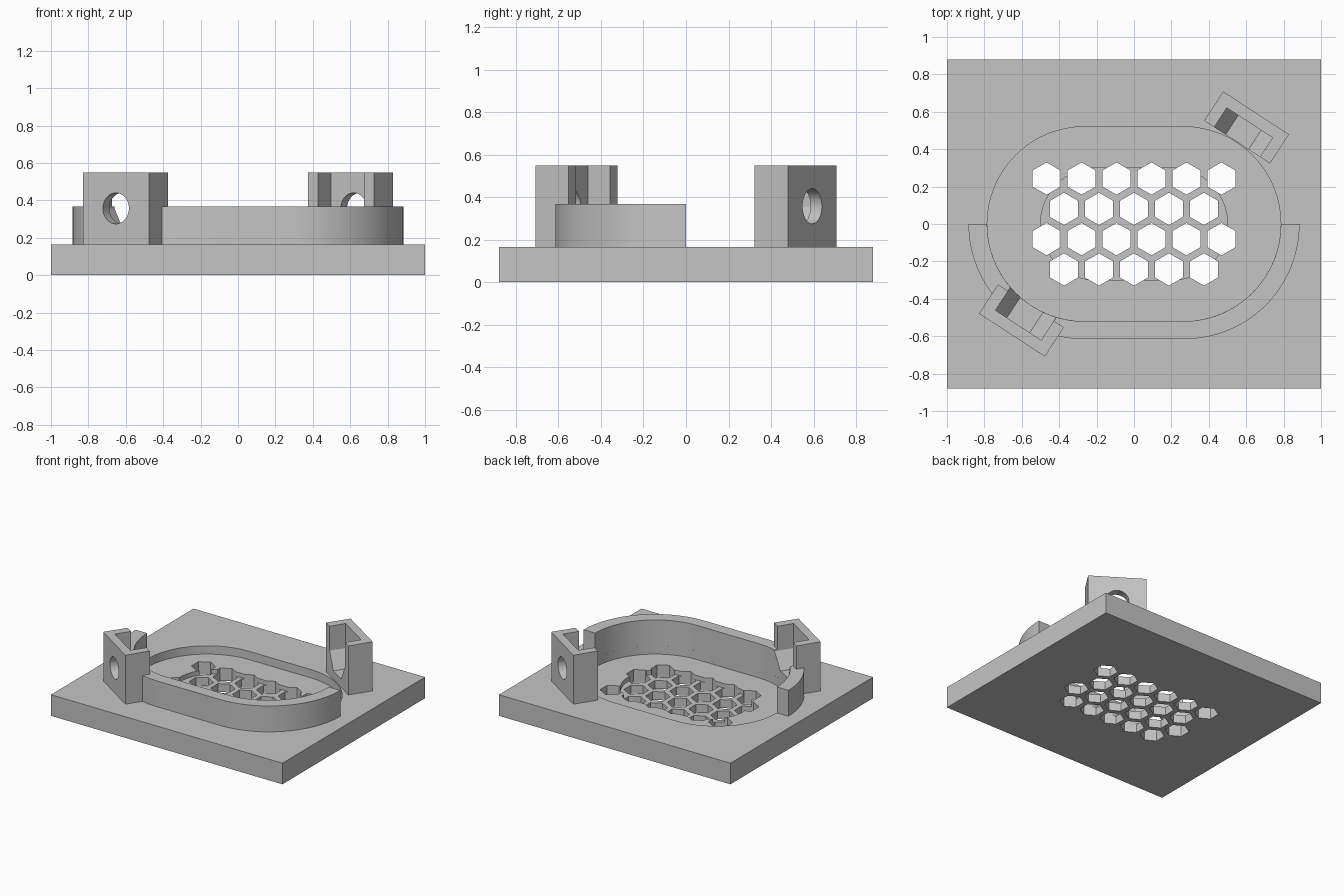
import bpy, bmesh, math
from mathutils import Matrix, Vector

if "Cube" in bpy.data.objects:
    bpy.data.objects.remove(bpy.data.objects["Cube"], do_unlink=True)

grey = bpy.data.materials.new("plain grey")
grey.use_nodes = True
colour = (0.56, 0.56, 0.56, 1)
grey.diffuse_color = colour
grey.node_tree.nodes["Principled BSDF"].inputs["Base Color"].default_value = colour

PLATE_TOP, RING_TOP, POST_TOP = 0.165, 0.367, 0.548
OUTER_FLOOR, INNER_FLOOR = 0.1, 0.065
BOLT_Z = 0.357


def arc(cx, cy, r, a0, a1, n=32):
    """Points along an arc, angles in degrees."""
    angles = [math.radians(a0 + (a1 - a0) * i / n) for i in range(n + 1)]
    return [(cx + r * math.cos(a), cy + r * math.sin(a)) for a in angles]


def stadium(straight, r):
    return arc(straight, 0, r, -90, 90) + arc(-straight, 0, r, 90, 270)


def box(x0, x1, y0, y1):
    return [(x0, y0), (x1, y0), (x1, y1), (x0, y1)]


def prisms(name, outlines, z0, z1, matrix=Matrix()):
    """Extrude flat outlines from z0 to z1 into one object."""
    bm = bmesh.new()
    for outline in outlines:
        face = bm.faces.new([bm.verts.new((x, y, z0)) for x, y in outline])
        top = bmesh.ops.extrude_face_region(bm, geom=[face])["geom"]
        moved = [v for v in top if isinstance(v, bmesh.types.BMVert)]
        bmesh.ops.translate(bm, vec=Vector((0, 0, z1 - z0)), verts=moved)
    bmesh.ops.recalc_face_normals(bm, faces=bm.faces)
    bm.transform(matrix)
    mesh = bpy.data.meshes.new(name)
    bm.to_mesh(mesh)
    bm.free()
    mesh.materials.append(grey)
    obj = bpy.data.objects.new(name, mesh)
    bpy.context.collection.objects.link(obj)
    return obj


def activate(obj):
    bpy.ops.object.select_all(action="DESELECT")
    obj.select_set(True)
    bpy.context.view_layer.objects.active = obj


def cut(obj, cutter):
    cutter.hide_render = True
    mod = obj.modifiers.new("cut", "BOOLEAN")
    mod.operation, mod.solver, mod.object = "DIFFERENCE", "EXACT", cutter
    activate(obj)
    bpy.ops.object.modifier_apply(modifier=mod.name)
    bpy.data.objects.remove(cutter, do_unlink=True)


# Base plate with a stepped recess
base = prisms("base_plate", [box(-1, 1, -0.88, 0.88)], 0, PLATE_TOP)
cut(base, prisms("recess_cutter", [stadium(0.265, 0.52)], OUTER_FLOOR, 0.5))
cut(base, prisms("inner_recess_cutter", [stadium(0.2, 0.3)], INNER_FLOOR, 0.5))

# Honeycomb vent: staggered rows of six and five hexagonal holes
hexes = []
for row, count in enumerate((6, 5, 6, 5)):
    for i in range(count):
        cx = (i - (count - 1) / 2) * 0.187
        hexes.append(arc(cx, 0.243 - row * 0.162, 0.0865, 30, 330, 5))
cut(base, prisms("vent_cutter", hexes, -0.1, 0.5))

# Half ring wall round the front of the recess
outer = arc(-0.27, 0, 0.615, 180, 270) + arc(0.27, 0, 0.615, 270, 360)
inner = arc(0.265, 0, 0.52, 360, 270) + arc(-0.265, 0, 0.52, 270, 180)
ring = prisms("half_ring_wall", [outer + inner], PLATE_TOP, RING_TOP)

# Outlines here are drawn upright: x along the post, y up
upright = Matrix.Rotation(math.pi / 2, 4, "X")
R = 0.146
slot_outline = arc(0, BOLT_Z, R, 180, 360, 3) + [(R, 0.8), (-R, 0.8)]


def slot(place):
    return prisms("nut_slot_cutter", [slot_outline], -0.03, 0.14, place @ upright)


# Two posts, each with a bolt hole and a nut slot open towards the centre
posts = []
for name, turn in (("back_left_post", 0), ("front_right_post", math.pi)):
    place = (Matrix.Rotation(turn, 4, "Z") @ Matrix.Translation((0.602, 0.516, 0))
             @ Matrix.Rotation(math.radians(-33.1), 4, "Z"))
    post = prisms(name, [box(-0.21, 0.21, -0.093, 0.093)], PLATE_TOP, POST_TOP, place)
    cut(post, slot(place))
    hole = arc(0, BOLT_Z, 0.083, 0, 350, 35)
    cut(post, prisms("bolt_hole_cutter", [hole], -0.2, 0.0, place @ upright))
    if turn:
        cut(ring, slot(place))
    posts.append(post)

for obj in [base, ring] + posts:
    activate(obj)
    bpy.ops.object.shade_smooth_by_angle(angle=math.radians(25))
